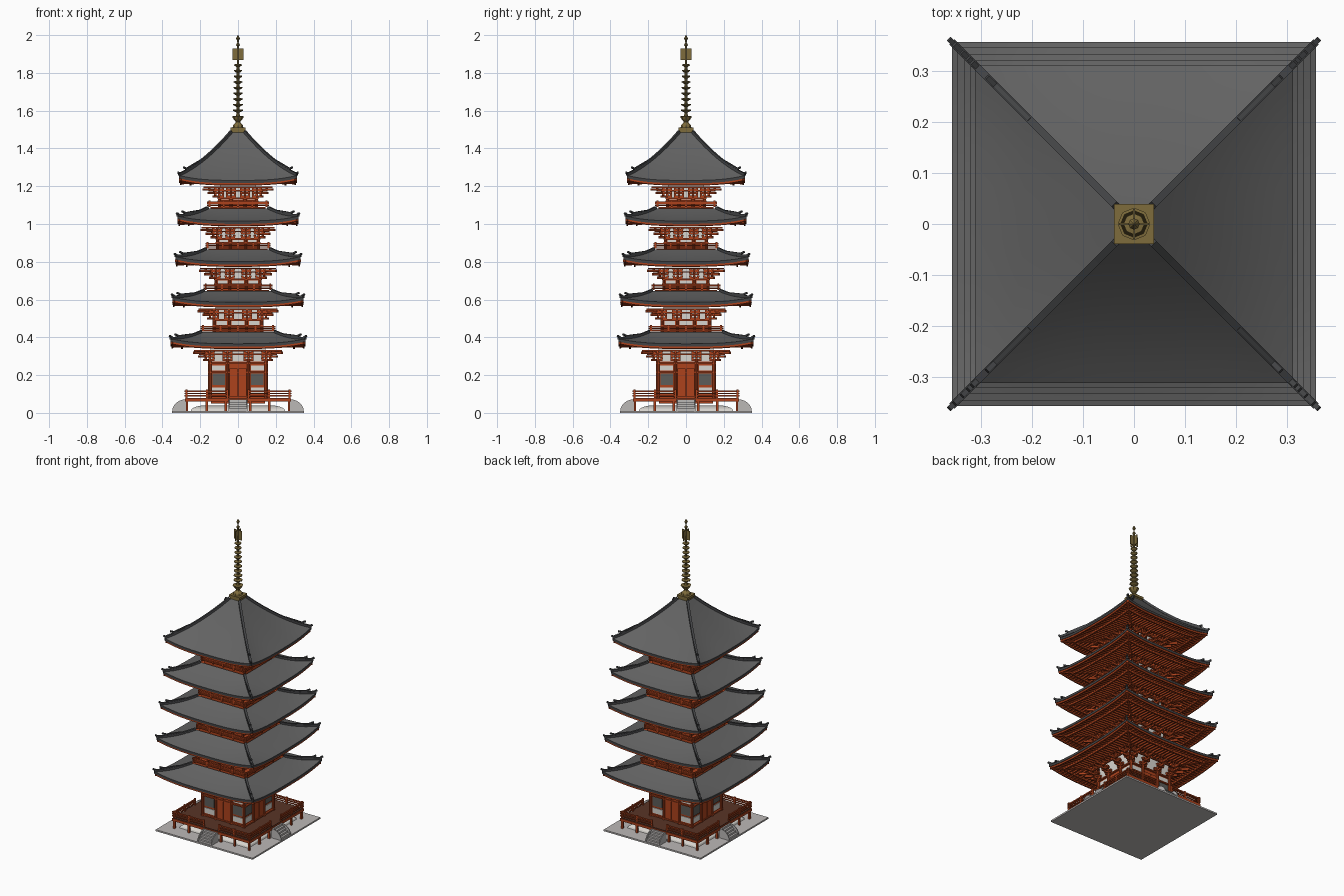
import bpy, bmesh, math
from mathutils import Matrix, Vector

if "Cube" in bpy.data.objects:
    bpy.data.objects.remove(bpy.data.objects["Cube"])

def material(name, rgb):
    m = bpy.data.materials.new(name)
    m.diffuse_color = (*rgb, 1)
    m.use_nodes = True
    m.node_tree.nodes["Principled BSDF"].inputs["Base Color"].default_value = m.diffuse_color
    return m

RED = material("vermilion wood", (0.42, 0.055, 0.012))
BROWN = material("dark deck wood", (0.10, 0.035, 0.02))
TILE = material("roof tile grey", (0.125, 0.125, 0.125))
RIDGE = material("dark ridge tile", (0.055, 0.057, 0.06))
WHITE = material("white plaster", (0.68, 0.66, 0.62))
STONE = material("pale stone", (0.50, 0.48, 0.47))
WINDOW = material("window lattice grey", (0.11, 0.11, 0.10))
GOLD = material("aged bronze", (0.21, 0.15, 0.045))

def finish(bm, name, mat, sym=True, smooth=False):
    """Turn the bmesh into an object; sym repeats the front side on all four sides."""
    if sym:
        src = list(bm.verts) + list(bm.edges) + list(bm.faces)
        for k in (1, 2, 3):
            new = bmesh.ops.duplicate(bm, geom=src)["geom"]
            vs = [g for g in new if isinstance(g, bmesh.types.BMVert)]
            bmesh.ops.rotate(bm, verts=vs, matrix=Matrix.Rotation(k * math.pi / 2, 3, 'Z'))
    me = bpy.data.meshes.new(name)
    bm.to_mesh(me)
    bm.free()
    for p in me.polygons:
        p.use_smooth = smooth
    me.materials.append(mat)
    ob = bpy.data.objects.new(name, me)
    bpy.context.collection.objects.link(ob)

def box(bm, x0, x1, y0, y1, z0, z1):
    m = Matrix.Translation(((x0+x1)/2, (y0+y1)/2, (z0+z1)/2)) @ Matrix.Diagonal((x1-x0, y1-y0, z1-z0, 1))
    bmesh.ops.create_cube(bm, size=1, matrix=m)

def beam(bm, p, q, w, h):
    p, q = Vector(p), Vector(q)
    d = q - p
    x = d.normalized()
    y = Vector((0, 0, 1)).cross(x).normalized()
    z = x.cross(y)
    rot = Matrix((x, y, z)).transposed().to_4x4()
    m = Matrix.Translation((p+q)/2) @ rot @ Matrix.Diagonal((d.length, w, h, 1))
    bmesh.ops.create_cube(bm, size=1, matrix=m)

def post(bm, x, y, z0, z1, r, n=8):
    bmesh.ops.create_cone(bm, cap_ends=True, segments=n, radius1=r, radius2=r, depth=z1-z0,
                          matrix=Matrix.Translation((x, y, (z0+z1)/2)))

def sheet(bm, f, ns, nt):
    g = [[bm.verts.new(f(2*i/ns - 1, j/nt)) for i in range(ns+1)] for j in range(nt+1)]
    for j in range(nt):
        for i in range(ns):
            bm.faces.new((g[j][i], g[j][i+1], g[j+1][i+1], g[j+1][i]))

def railing(bm, h, z, height, gap=0):
    for x0, x1 in ([(-h-.012, -gap), (gap, h+.012)] if gap else [(-h-.012, h+.012)]):
        for f, r in ((.3, .003), (.65, .003), (1, .004)):
            box(bm, x0, x1, -h-r, -h+r, z+height*f-r, z+height*f+r)
    xs = [-h, -h*.6, -gap, gap, h*.6] if gap else [-h, -h*.5, 0, h*.5]
    for x in xs:
        box(bm, x-.005, x+.005, -h-.005, -h+.005, z, z+height+.008)

# ---- base: slab, mound, stairs, deck ----
bm = bmesh.new(); box(bm, -.35, .35, -.35, .35, 0, .01); finish(bm, "base_slab", STONE, False)
bm = bmesh.new()
def mound(s, t):
    h = .25 - .08*(1-math.cos(t*math.pi/2))
    return (s*h, -h, .01 + .03*math.sin(t*math.pi/2))
sheet(bm, mound, 1, 5); finish(bm, "plaster_mound", WHITE)
bm = bmesh.new(); box(bm, -.17, .17, -.17, .17, .01, .04); finish(bm, "mound_top", WHITE, False)
bm = bmesh.new()
for k in range(5):
    box(bm, -.047, .047, -.342+.013*k, -.275, .01+.012*k, .022+.012*k)
finish(bm, "stone_steps", STONE)
bm = bmesh.new()
for x in (-.051, .045):
    arc = [(-.275-.073*math.cos(a*math.pi/12), .01+.062*math.sin(a*math.pi/12)) for a in range(7)] + [(-.275, .01)]
    f = bm.faces.new([bm.verts.new((x, y, z)) for y, z in arc])
    r = bmesh.ops.extrude_face_region(bm, geom=[f])["geom"]
    bmesh.ops.translate(bm, verts=[g for g in r if isinstance(g, bmesh.types.BMVert)], vec=(.006, 0, 0))
bmesh.ops.recalc_face_normals(bm, faces=bm.faces[:])
finish(bm, "stair_cheeks", STONE)
bm = bmesh.new(); box(bm, -.277, .277, -.277, .277, .066, .08); finish(bm, "deck_floor", BROWN, False)
bm = bmesh.new()
box(bm, -.28, .28, -.281, -.272, .06, .076)
for x in (-.27, -.165, -.065, .065, .165):
    box(bm, x-.006, x+.006, -.276, -.264, .01, .066)
finish(bm, "deck_posts", RED)
bm = bmesh.new(); railing(bm, .272, .08, .035, .055); finish(bm, "deck_railing", RED)

# ---- storeys: body half, floor z, eave half, eave z, roof top half, roof top z ----
storeys = [(.15, .08, .357, .34, .195, .427), (.127, .43, .347, .56, .18, .645),
           (.118, .65, .332, .775, .17, .865), (.11, .87, .32, .99, .16, 1.083),
           (.10, 1.09, .312, 1.205, .036, 1.485)]
LIFT = .026
for n, (b, z0, E, ze, T, zt) in enumerate(storeys, 1):
    tag = "storey_%d_" % n
    zb = ze - .068                      # start of the bracket zone
    c = b / 2.7                         # inner column position
    # walls
    bm = bmesh.new(); box(bm, -b+.006, b-.006, -b+.006, b-.006, z0-.03, zb); finish(bm, tag+"wall", RED, False)
    bm = bmesh.new(); box(bm, -b+.004, b-.004, -b+.004, b-.004, zb, ze+.02); finish(bm, tag+"plaster_band", WHITE, False)
    # columns and tie beams
    bm = bmesh.new()
    for x in (-b, -c, c):
        post(bm, x, -b, z0, zb+.004, .009 if n == 1 else .007)
    for z in ((z0+.008, z0+.135, z0+.182) if n == 1 else (z0+.03, zb)):
        box(bm, -b-.008, b+.008, -b-.007, -b+.005, z-.004, z+.004)
    if n == 1:
        for x0, x1 in ((-.046, -.002), (.002, .046)):
            box(bm, x0, x1, -b-.003, -b+.01, .09, .235)
    finish(bm, tag+"columns", RED)
    # plaster panels and windows
    bm = bmesh.new()
    m = (b + c) / 2
    pw = (b - c) / 2 - .012
    if n == 1:
        for x in (-m, m):
            box(bm, x-pw, x+pw, -b+.002, -b+.008, .1, .135)
            box(bm, x-pw, x+pw, -b+.002, -b+.008, .225, .25)
    else:
        for x, w in ((-m, pw), (0, c-.012), (m, pw)):
            box(bm, x-w, x+w, -b+.002, -b+.008, z0+.036, zb-.006)
    finish(bm, tag+"plaster_panels", WHITE)
    if n == 1:
        bm = bmesh.new()
        for x in (-m, m):
            box(bm, x-pw+.002, x+pw-.002, -b, -b+.008, .148, .208)
        finish(bm, tag+"windows", WINDOW)
    else:
        H = storeys[n-2][4] - .003      # balcony around upper storeys
        bm = bmesh.new(); box(bm, -H+.012, H-.012, -H+.012, H-.012, z0-.035, z0); finish(bm, tag+"balcony_floor", RED, False)
        bm = bmesh.new(); railing(bm, H-.006, z0, .026); finish(bm, tag+"railing", RED)
    # stepped brackets
    bm = bmesh.new()
    for k in range(3):
        out, z = .026*(k+1), zb + .008 + .019*k
        y = -b - out
        for x in (-b, -c, c, b):
            box(bm, x-.005, x+.005, y-.008, -b+.01, z-.006, z+.006)
            box(bm, x-.026, x+.026, y+.021, y+.031, z-.005, z+.005)
            for dx in (-.021, 0, .021):
                box(bm, x+dx-.006, x+dx+.006, y+.019, y+.033, z+.004, z+.013)
        beam(bm, (-b, -b, z), (-b-out-.006, y-.006, z), .011, .012)
        if k:
            box(bm, y, -y, y-.004, y+.006, z+.008, z+.015)
    finish(bm, tag+"brackets", RED)
    # roof surfaces
    zr = ze + .026
    def roof(s, t, E=E, T=T, zr=zr, zt=zt):
        h = E + (T-E)*t
        return Vector((s*h, -h, zr + (zt-zr)*(.72*t+.28*t*t) + LIFT*abs(s)**3*(1-t)**2))
    bm = bmesh.new(); sheet(bm, roof, 16, 8); finish(bm, tag+"roof_tiles", TILE, True, True)
    bm = bmesh.new()
    sheet(bm, lambda s, t: roof(s, 0) - Vector((0, 0, .015*(1-t))), 16, 1)
    finish(bm, tag+"eave_edge", RIDGE)
    # soffit, eave boards and rafters
    def under(x, h, E=E, b=b, ze=ze):
        u = (E-h)/(E-b)
        return Vector((x, -h, ze + .011 + .012*u + LIFT*min(1, abs(x)/h)**3*(1-u)**2))
    def soffit(s, t):
        h = b + (E-b)*t
        return under(s*h, h)
    bm = bmesh.new(); sheet(bm, soffit, 16, 5)
    for h, w, d in ((E-.008, .008, .011), (E-.06, .009, .016)):
        for i in range(16):
            down = Vector((0, 0, d/2))
            beam(bm, under((i/8-1)*h, h)-down, under(((i+1)/8-1)*h, h)-down, w, d)
    N = 15
    for i in range(-N, N+1):
        x = i*(E-.015)/N
        h0 = max(b, abs(x)+.002)
        down = Vector((0, 0, .005))
        hm = max(h0, E-.06)
        if hm - h0 > .01:
            beam(bm, under(x, h0)-down, under(x, hm)-down, .007, .010)
        beam(bm, under(x, hm)-down*.6, under(x, E-.004)-down*.6, .007, .008)
    p, q = under(-b, b), under(-E+.004, E-.004)
    beam(bm, p-Vector((0, 0, .008)), q-Vector((0, 0, .006)), .014, .014)
    finish(bm, tag+"rafters", RED)
    # hip ridges with upturned ends
    bm = bmesh.new()
    up = Vector((0, 0, .004))
    pts = [roof(-1, j/8)+up for j in range(9)]
    for a, d in zip(pts, pts[1:]):
        beam(bm, a, d, .014, .014)
    tm = .036/(E-T)
    a, d = roof(-1, tm), roof(-1, min(1, tm*3))
    beam(bm, a+up*3, d+up*2, .011, .012)
    for e, s in ((pts[0], .005), (a+up*3, .012)):
        beam(bm, e+Vector((.012, .012, 0)), e+Vector((-s, -s, .012)), .011, .009)
    finish(bm, tag+"hip_ridges", RIDGE)

# ---- spire ----
bm = bmesh.new()
box(bm, -.034, .034, -.034, .034, 1.465, 1.5)
box(bm, -.039, .039, -.039, .039, 1.495, 1.51)
finish(bm, "spire_base_box", GOLD, False)

def lathe(bm, prof, n=8):
    rings = [[bm.verts.new((r*math.cos(2*math.pi*i/n), r*math.sin(2*math.pi*i/n), z)) for i in range(n)] for r, z in prof]
    for a, c in zip(rings, rings[1:]):
        for i in range(n):
            bm.faces.new((a[i], a[(i+1) % n], c[(i+1) % n], c[i]))
    bm.faces.new(rings[0][::-1])
    bm.faces.new(rings[-1])

bm = bmesh.new()
lathe(bm, [(.029, 1.51), (.026, 1.522), (.014, 1.534), (.012, 1.543), (.022, 1.552), (.032, 1.57), (.012, 1.572),
           (.008, 1.585), (.006, 1.94)])
finish(bm, "spire_shaft", GOLD, False)
bm = bmesh.new()
for k in range(9):
    z, r = 1.597 + .03*k, .027 - .0008*k
    lathe(bm, [(.008, z-.007), (r, z+.003), (r, z+.008), (.008, z+.010)])
finish(bm, "spire_rings", GOLD, False)
bm = bmesh.new()
box(bm, -.029, .029, -.002, .002, 1.867, 1.928)
box(bm, -.002, .002, -.029, .029, 1.867, 1.928)
finish(bm, "spire_flame_plates", GOLD, False)
bm = bmesh.new()
for prof in ([(.003, 1.936), (.011, 1.948), (.003, 1.96)], [(.004, 1.96), (.004, 1.975)],
             [(.003, 1.97), (.011, 1.982), (.007, 1.99), (.001, 2.0)]):
    lathe(bm, prof)
finish(bm, "spire_jewels", GOLD, False)
